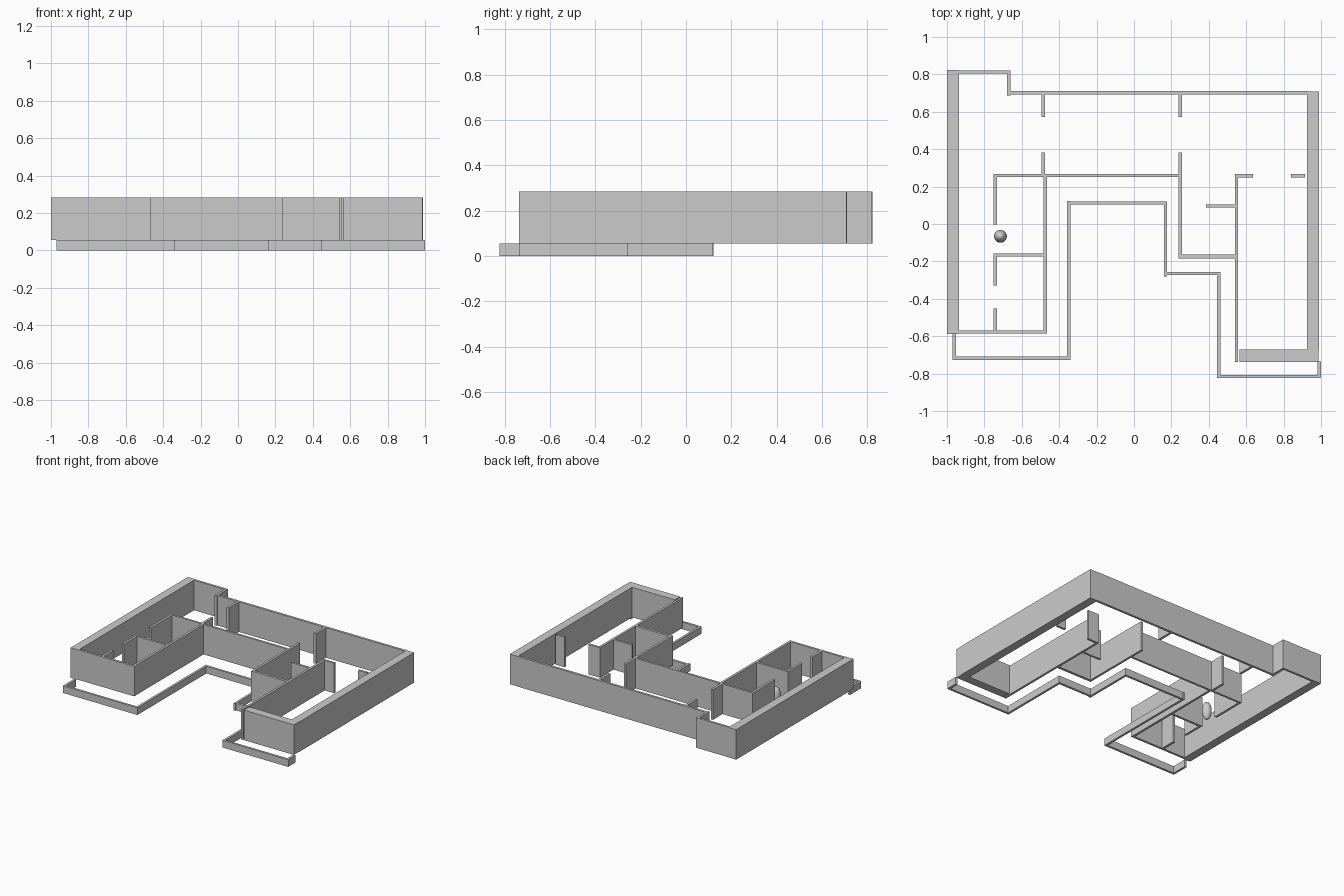
import bpy, bmesh
from mathutils import Matrix, Vector

if "Cube" in bpy.data.objects:
    bpy.data.objects.remove(bpy.data.objects["Cube"])

BASE, TOP = 0.055, 0.284
DY = -0.006  # centres the plan on y


def wall(name, x0, x1, y0, y1, z0=BASE, z1=TOP):
    """Box wall given by its plan rectangle and heights."""
    bm = bmesh.new()
    size = Vector((x1 - x0, y1 - y0, z1 - z0))
    mid = Vector(((x0 + x1) / 2, (y0 + y1) / 2 + DY, (z0 + z1) / 2))
    bmesh.ops.create_cube(bm, size=1, matrix=Matrix.Translation(mid) @ Matrix.Diagonal((*size, 1)))
    me = bpy.data.meshes.new(name)
    bm.to_mesh(me)
    bm.free()
    ob = bpy.data.objects.new(name, me)
    bpy.context.collection.objects.link(ob)
    return ob


def curb(name, *rect):
    return wall(name, *rect, z0=0, z1=BASE)


# Outer walls
wall("left_outer_wall", -1.0, -0.935, -0.583, 0.83)
wall("back_left_wall", -0.935, -0.66, 0.811, 0.828)
wall("back_step_wall", -0.678, -0.66, 0.693, 0.825)
wall("back_wall", -0.66, 0.93, 0.699, 0.717)
wall("right_outer_wall", 0.925, 0.99, -0.67, 0.715)
wall("right_wing_front_wall", 0.565, 0.987, -0.731, -0.666)
wall("left_wing_front_wall", -0.935, -0.465, -0.58, -0.563)

# Courtyard walls
wall("left_courtyard_wall", -0.484, -0.466, -0.575, 0.265)
wall("hall_wall", -0.75, 0.255, 0.257, 0.273)
wall("centre_right_wall", 0.239, 0.256, -0.178, 0.388)
wall("niche_wall", 0.241, 0.545, -0.178, -0.158)
wall("right_wing_wall", 0.54, 0.557, -0.732, 0.272)

# Doorway stubs in the back hall
for side, x in (("left", -0.495), ("right", 0.239)):
    wall(side + "_hall_back_stub", x, x + 0.018, 0.577, 0.70)
wall("left_hall_front_stub", -0.495, -0.477, 0.27, 0.388)

# Right wing partitions
wall("right_room_stub_inner", 0.557, 0.636, 0.255, 0.272)
wall("right_room_stub_outer", 0.84, 0.914, 0.255, 0.272)
wall("closet_wall", 0.385, 0.542, 0.093, 0.109)

# Left wing partitions
for i, (y0, y1) in enumerate(((0.003, 0.26), (-0.323, -0.155), (-0.565, -0.446))):
    wall(f"left_room_wall_{i + 1}", -0.75, -0.732, y0, y1)
wall("left_room_divider", -0.75, -0.48, -0.168, -0.151)

# Low terrace curb
curb("curb_left_side", -0.97, -0.953, -0.72, -0.583)
curb("curb_left_front", -0.97, -0.34, -0.72, -0.703)
curb("curb_court_left", -0.357, -0.34, -0.718, 0.128)
curb("curb_court_back", -0.355, 0.177, 0.109, 0.126)
curb("curb_court_right", 0.16, 0.177, -0.275, 0.125)
curb("curb_step", 0.165, 0.462, -0.268, -0.25)
curb("curb_right_inner", 0.445, 0.462, -0.818, -0.252)
curb("curb_right_front", 0.447, 0.997, -0.818, -0.801)
curb("curb_right_side", 0.982, 1.0, -0.816, -0.728)

# Egg-shaped ornament in the left doorway
bpy.ops.mesh.primitive_uv_sphere_add(segments=32, ring_count=16, radius=1,
                                     location=(-0.714, -0.06 + DY, BASE + 0.07))
egg = bpy.context.object
egg.name = "egg_ornament"
egg.scale = (0.034, 0.034, 0.07)
bpy.ops.object.transform_apply(location=False, rotation=False, scale=True)
bpy.ops.object.shade_smooth()
